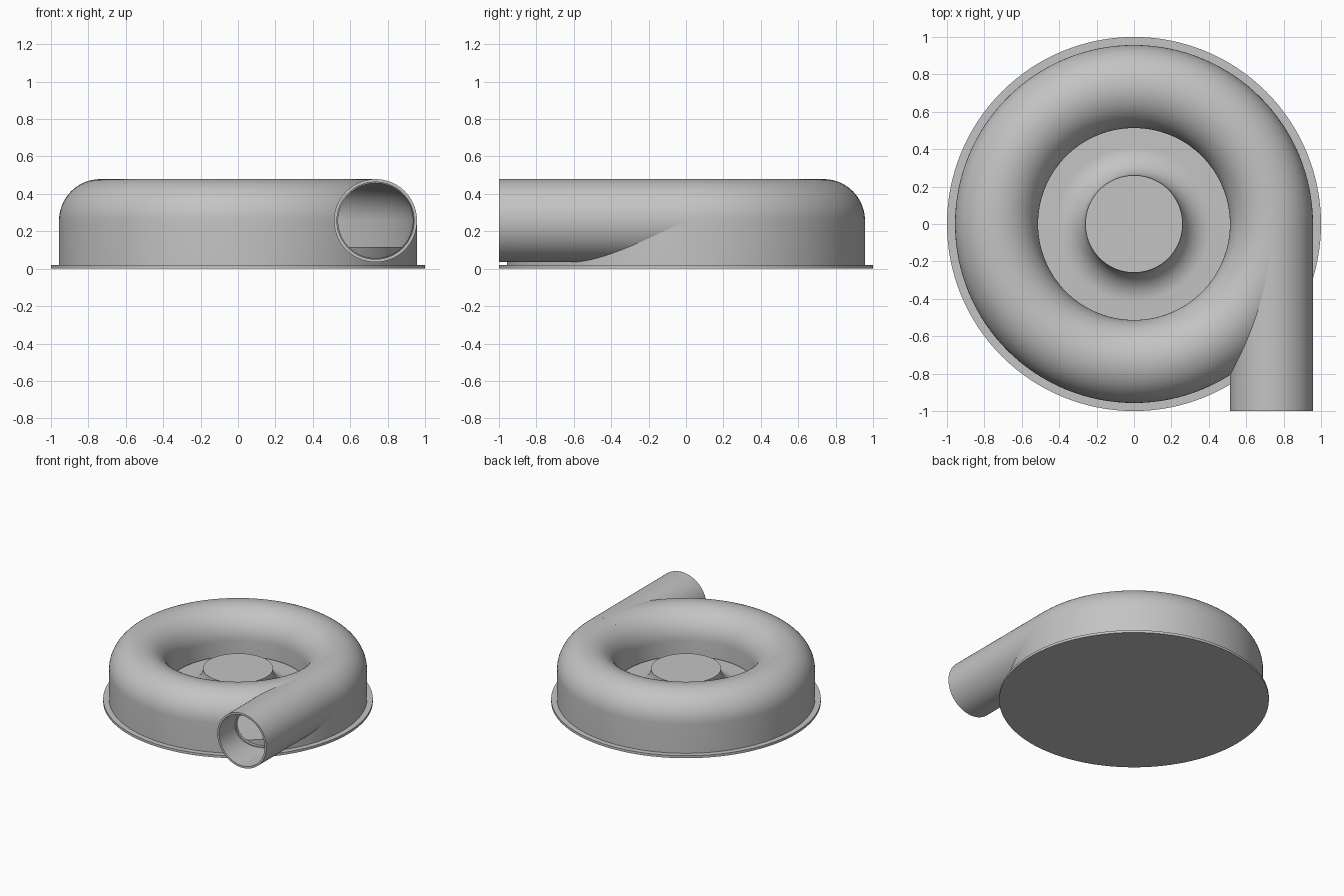
import bpy, bmesh
from math import cos, sin, pi, radians
from mathutils import Matrix

cube = bpy.data.objects.get("Cube")
if cube:
    bpy.data.objects.remove(cube, do_unlink=True)

# Single grey metal colour
metal = bpy.data.materials.new("grey_metal")
metal.use_nodes = True
colour = (0.55, 0.55, 0.55, 1)
metal.diffuse_color = colour
bsdf = metal.node_tree.nodes["Principled BSDF"]
bsdf.inputs["Base Color"].default_value = colour
bsdf.inputs["Roughness"].default_value = 0.6

SEGMENTS = 128
RING, MID_Z, TUBE, WALL = 0.735, 0.257, 0.222, 0.018   # volute section
FLOOR, LIP = 0.02, 0.13


def revolve(name, profile, closed=True):
    """Spin an (r, z) profile about z; an open profile starts and ends on the axis."""
    bm = bmesh.new()
    rings = []
    for r, z in profile:
        if r == 0:
            rings.append([bm.verts.new((0, 0, z))] * SEGMENTS)
        else:
            rings.append([bm.verts.new((r * cos(2 * pi * i / SEGMENTS),
                                        r * sin(2 * pi * i / SEGMENTS), z))
                          for i in range(SEGMENTS)])
    pairs = list(zip(rings, rings[1:]))
    if closed:
        pairs.append((rings[-1], rings[0]))
    for a, b in pairs:
        for i in range(SEGMENTS):
            j = (i + 1) % SEGMENTS
            corners = list(dict.fromkeys((a[i], a[j], b[j], b[i])))
            bm.faces.new(corners)
    return finish(name, bm)


def finish(name, bm):
    bmesh.ops.recalc_face_normals(bm, faces=bm.faces)
    mesh = bpy.data.meshes.new(name)
    bm.to_mesh(mesh)
    bm.free()
    mesh.materials.append(metal)
    obj = bpy.data.objects.new(name, mesh)
    bpy.context.collection.objects.link(obj)
    return obj


def rod(name, radius, y0, y1):
    """Solid cylinder along y on the outlet axis."""
    bm = bmesh.new()
    place = Matrix.Translation((RING, (y0 + y1) / 2, MID_Z)) @ Matrix.Rotation(pi / 2, 4, "X")
    bmesh.ops.create_cone(bm, cap_ends=True, segments=96, radius1=radius,
                          radius2=radius, depth=abs(y1 - y0), matrix=place)
    return finish(name, bm)


def activate(obj):
    bpy.ops.object.select_all(action="DESELECT")
    obj.select_set(True)
    bpy.context.view_layer.objects.active = obj


def cut(obj, cutter):
    mod = obj.modifiers.new("cut", "BOOLEAN")
    mod.operation, mod.solver, mod.object = "DIFFERENCE", "EXACT", cutter
    activate(obj)
    bpy.ops.object.modifier_apply(modifier=mod.name)
    bpy.data.objects.remove(cutter, do_unlink=True)


def arch(radius, steps=32):
    """Half circle over the ring centre, from the outside to the inside."""
    return [(RING + radius * cos(pi * i / steps), MID_Z + radius * sin(pi * i / steps))
            for i in range(steps + 1)]


inner = TUBE - WALL

# Base plate
base = revolve("base_plate", [(0, 0), (1, 0), (1, FLOOR), (0, FLOOR)], closed=False)

# Volute housing: thin arched wall, open above the hub
housing = revolve("volute_housing",
                  [(RING + TUBE, FLOOR)] + arch(TUBE) + [(RING - TUBE, LIP), (RING - inner, LIP)]
                  + arch(inner)[::-1] + [(RING + inner, FLOOR)])
cut(housing, rod("bore_cutter", inner - 0.004, -1.2, -0.02))

# Outlet pipe, opened where it enters the volute
pipe = rod("outlet_pipe", TUBE, -1, 0)
cut(pipe, rod("pipe_bore", inner + 0.002, -1.1, 0.1))
cut(pipe, revolve("cavity_cutter", [(RING + inner, 0)] + arch(inner) + [(RING - inner, 0)]))

# Back disc with a flared hub
flare, hub_r, hub_z, disc_z = 0.155, 0.26, 0.27, 0.115
curve = [(hub_r + flare * (1 - cos(radians(a))), hub_z - flare * sin(radians(a)))
         for a in range(0, 91, 6)]
hub = revolve("impeller_hub",
              [(0, hub_z)] + curve + [(0.93, disc_z), (0.93, FLOOR), (0, FLOOR)], closed=False)

for part in (base, housing, pipe, hub):
    activate(part)
    bpy.ops.object.shade_smooth_by_angle(angle=radians(35))
